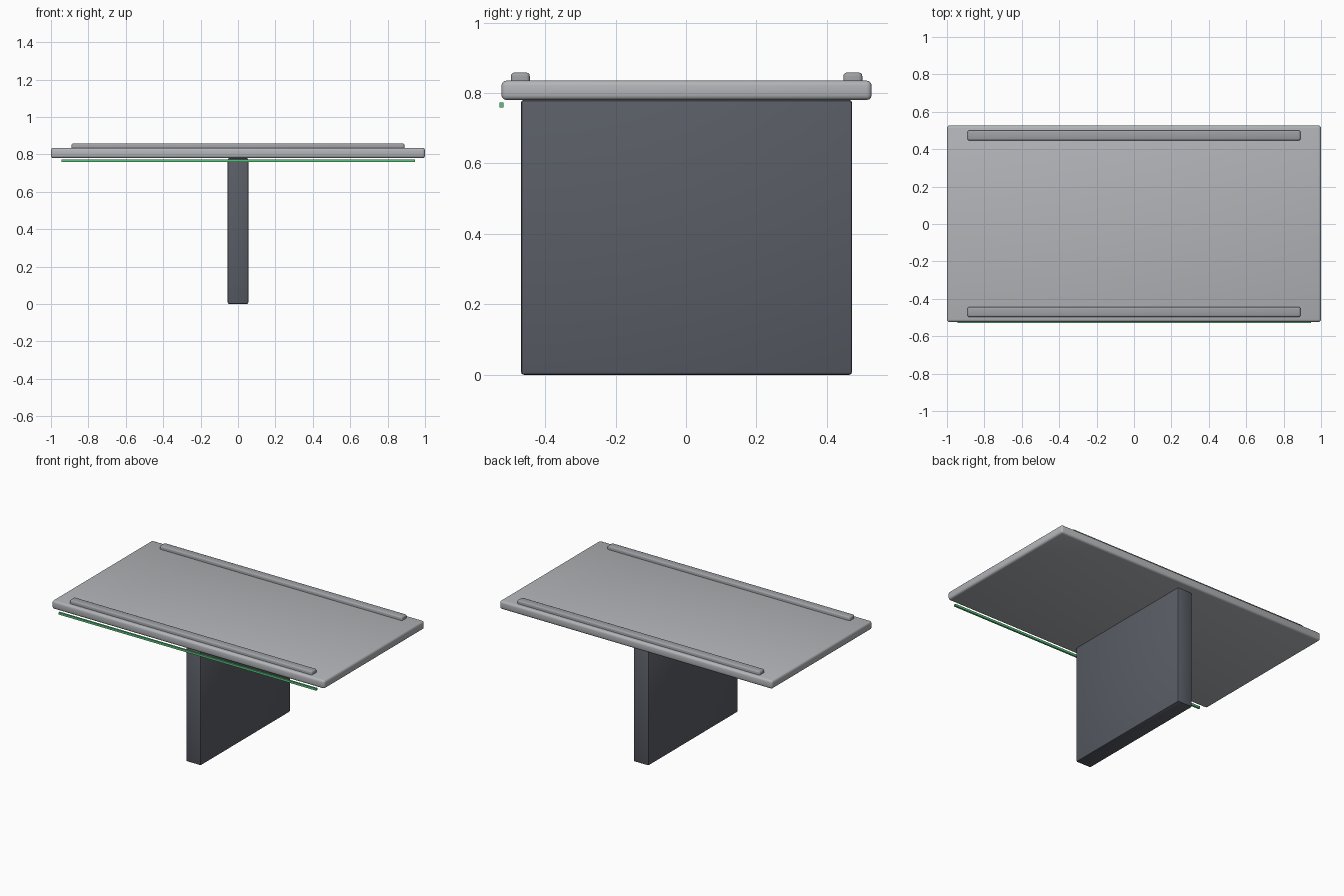
import bpy
import math

if "Cube" in bpy.data.objects:
    bpy.data.objects.remove(bpy.data.objects["Cube"])


def material(name, rgb):
    m = bpy.data.materials.new(name)
    m.diffuse_color = (*rgb, 1)
    m.use_nodes = True
    m.node_tree.nodes["Principled BSDF"].inputs["Base Color"].default_value = m.diffuse_color
    return m


def rounded_box(name, lo, hi, radius, mat, segments=3):
    """Box between two corners with rounded edges."""
    bpy.ops.mesh.primitive_cube_add(size=1, location=[(a + b) / 2 for a, b in zip(lo, hi)])
    ob = bpy.context.object
    ob.name = name
    ob.scale = [b - a for a, b in zip(lo, hi)]
    bpy.ops.object.transform_apply(location=False, rotation=False, scale=True)
    if radius:
        bev = ob.modifiers.new("Bevel", 'BEVEL')
        bev.width = radius
        bev.segments = segments
        bpy.ops.object.modifier_apply(modifier=bev.name)
        bpy.ops.object.shade_smooth_by_angle(angle=math.radians(35))
    ob.data.materials.append(mat)
    return ob


light = material("light_grey", (0.45, 0.46, 0.48))
mid = material("mid_grey", (0.34, 0.35, 0.37))
dark = material("dark_slate", (0.10, 0.11, 0.13))
green = material("green_light", (0.10, 0.55, 0.20))

CY = 0.0015  # the table sits slightly back, balancing the front light strip

# Pedestal panel
rounded_box("pedestal", (-0.055, CY - 0.47, 0), (0.055, CY + 0.47, 0.78), 0.008, dark, 2)

# Table top
rounded_box("table_top", (-1, CY - 0.5255, 0.78), (1, CY + 0.5255, 0.835), 0.014, light)

# Raised rails along the front and back edges
for name, side in (("front_rail", -1), ("back_rail", 1)):
    y = CY + side * 0.472
    rounded_box(name, (-0.89, y - 0.027, 0.805), (0.89, y + 0.027, 0.858), 0.01, mid)

# Glowing strip under the front edge
rounded_box("light_strip", (-0.945, -0.53, 0.759), (0.945, -0.518, 0.773), 0, green)
